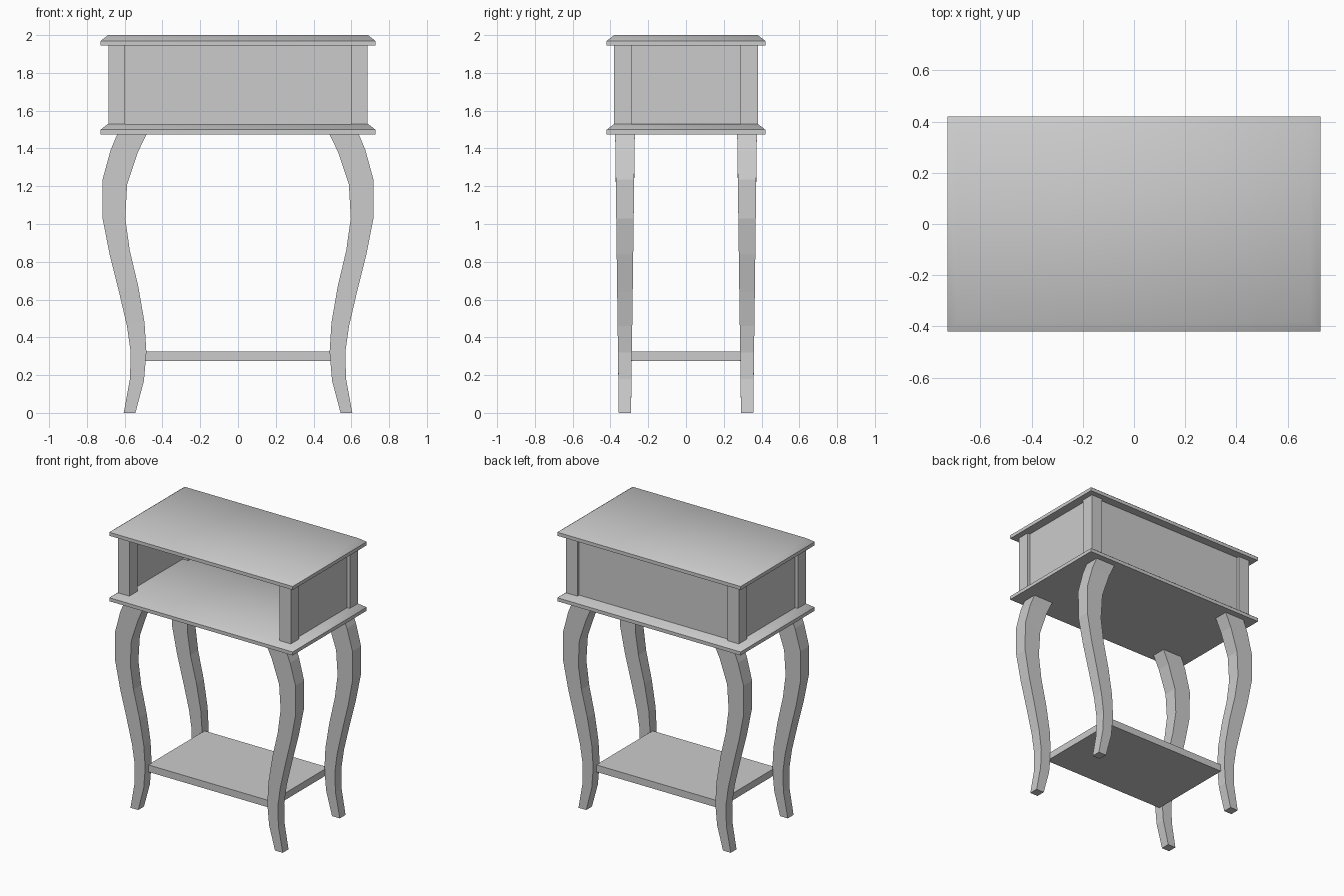
import bpy
import bmesh

cube = bpy.data.objects.get("Cube")
if cube:
    bpy.data.objects.remove(cube, do_unlink=True)

grey = bpy.data.materials.new("plain_grey")
grey.use_nodes = True
COLOUR = (0.6, 0.6, 0.6, 1)
grey.diffuse_color = COLOUR
grey.node_tree.nodes["Principled BSDF"].inputs["Base Color"].default_value = COLOUR


def loft(name, rings, smooth=False):
    """Skin a closed solid through a list of four-point rings."""
    bm = bmesh.new()
    loops = [[bm.verts.new(p) for p in ring] for ring in rings]
    for a, b in zip(loops, loops[1:]):
        for i in range(4):
            j = (i + 1) % 4
            bm.faces.new((a[i], a[j], b[j], b[i]))
    bm.faces.new(loops[0])
    bm.faces.new(loops[-1])
    bmesh.ops.recalc_face_normals(bm, faces=bm.faces)
    mesh = bpy.data.meshes.new(name)
    bm.to_mesh(mesh)
    bm.free()
    mesh.materials.append(grey)
    obj = bpy.data.objects.new(name, mesh)
    bpy.context.collection.objects.link(obj)
    if smooth:
        bpy.ops.object.select_all(action="DESELECT")
        obj.select_set(True)
        bpy.context.view_layer.objects.active = obj
        bpy.ops.object.shade_smooth_by_angle(angle=0.9)
    return obj


def ring(x0, x1, y0, y1, z):
    return [(x0, y0, z), (x1, y0, z), (x1, y1, z), (x0, y1, z)]


def box(name, x0, x1, y0, y1, z0, z1):
    return loft(name, [ring(x0, x1, y0, y1, z) for z in (z0, z1)])


# Moulded boards above and below the compartment
def board(name, z):
    profile = [(0, 0), (0, 0.025), (0.04, 0.056)]
    loft(name, [ring(i - 0.728, 0.728 - i, i - 0.42, 0.42 - i, z + h)
                for i, h in profile], smooth=True)


board("top_board", 1.944)
board("compartment_floor", 1.474)

# Compartment walls, open at the front
LOW, HIGH = 1.53, 1.944
box("back_panel", -0.6, 0.6, 0.34, 0.36, LOW, HIGH)

# Leg outline: outer x, outer z, inner x, inner z
outline = [
    (0.64, 1.474, 0.485, 1.474), (0.675, 1.39, 0.53, 1.38),
    (0.717, 1.235, 0.587, 1.21), (0.717, 1.03, 0.597, 1.03),
    (0.68, 0.84, 0.573, 0.86), (0.63, 0.64, 0.528, 0.67),
    (0.588, 0.46, 0.495, 0.48), (0.568, 0.32, 0.485, 0.32),
    (0.572, 0.18, 0.498, 0.17), (0.605, 0, 0.543, 0),
]


def leg_ring(sx, sy, xo, zo, xi, zi):
    t = (zo + zi) / 2 / 1.474
    near, far = sy * (0.291 - 0.02 * t), sy * (0.356 + 0.019 * t)
    return [(sx * xo, near, zo), (sx * xo, far, zo),
            (sx * xi, far, zi), (sx * xi, near, zi)]


for sx, side in ((1, "left"), (-1, "right")):
    x0, x1 = sorted((sx * 0.64, sx * 0.665))
    box(side + "_panel", x0, x1, -0.29, 0.29, LOW, HIGH)
    for sy, end in ((-1, "front"), (1, "back")):
        x0, x1 = sorted((sx * 0.597, sx * 0.686))
        y0, y1 = sorted((sy * 0.288, sy * 0.38))
        box(f"{end}_{side}_post", x0, x1, y0, y1, LOW, HIGH)
        loft(f"{end}_{side}_leg", [leg_ring(sx, sy, *p) for p in outline])

# Lower shelf between the legs
box("lower_shelf", -0.49, 0.49, -0.32, 0.32, 0.275, 0.325)
